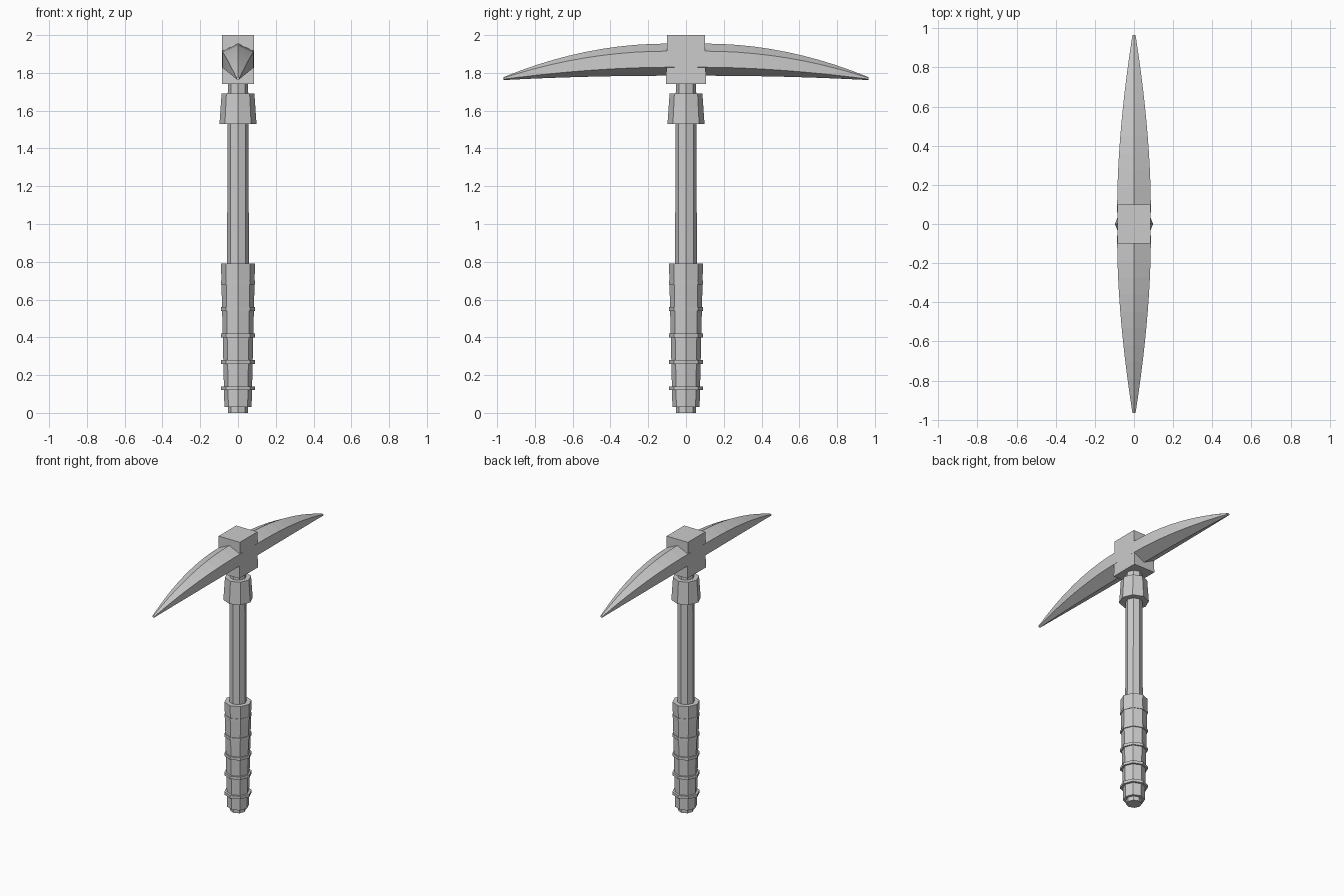
import bpy, bmesh, math

cube = bpy.data.objects.get("Cube")
if cube:
    bpy.data.objects.remove(cube, do_unlink=True)

grey = bpy.data.materials.new("light grey")
grey.use_nodes = True
grey.diffuse_color = (0.6, 0.6, 0.6, 1)
grey.node_tree.nodes["Principled BSDF"].inputs["Base Color"].default_value = (0.6, 0.6, 0.6, 1)


def loft(name, rings):
    """Skin a list of matching closed rings and cap both ends."""
    bm = bmesh.new()
    loops = [[bm.verts.new(p) for p in ring] for ring in rings]
    n = len(loops[0])
    for a, b in zip(loops, loops[1:]):
        for i in range(n):
            j = (i + 1) % n
            bm.faces.new((a[i], a[j], b[j], b[i]))
    bm.faces.new(loops[0][::-1])
    bm.faces.new(loops[-1])
    bmesh.ops.recalc_face_normals(bm, faces=bm.faces)
    mesh = bpy.data.meshes.new(name)
    bm.to_mesh(mesh)
    bm.free()
    mesh.materials.append(grey)
    obj = bpy.data.objects.new(name, mesh)
    bpy.context.collection.objects.link(obj)
    return obj


def octagon(r, z):
    return [(r * math.cos(i * math.pi / 4), r * math.sin(i * math.pi / 4), z) for i in range(8)]


def turned(name, profile):
    return loft(name, [octagon(r, z) for r, z in profile])


def rectangle(hx, hy, z):
    return [(-hx, -hy, z), (hx, -hy, z), (hx, hy, z), (-hx, hy, z)]


# Handle: shaft with its end nub, tapered grip and collar
turned("shaft", [(0.052, 0), (0.058, 0.8), (0.054, 1.76)])
turned("grip", [(0.072, 0.03), (0.09, 0.79)])
turned("collar", [(0.098, 1.53), (0.087, 1.69)])

# Raised bands around the grip
for i in range(5):
    z = 0.13 + i * 0.14
    turned(f"grip_band_{i + 1}", [(0.091, z - 0.01), (0.091, z + 0.01)])

# Head block, a little deeper at the foot
loft("head_block", [rectangle(0.085, 0.106, 1.74), rectangle(0.085, 0.104, 1.83),
                    rectangle(0.085, 0.1, 1.92), rectangle(0.085, 0.1, 2.0)])


# Two curved picks with a six-sided section narrowing to the tip
def pick_section(side, t):
    y = side * (0.1 + 0.865 * t)
    w = 0.086 - 0.078 * t ** 1.75
    crown = 1.955 - 0.177 * t * t
    upper = 1.915 - 0.141 * t * t
    lower = 1.83 - 0.063 * t ** 1.8
    keel = 1.785 - 0.023 * t * t
    return [(0, y, crown), (w, y, upper), (w, y, lower),
            (0, y, keel), (-w, y, lower), (-w, y, upper)]


for name, side in (("front_pick", -1), ("back_pick", 1)):
    steps = [-0.05] + [i / 10 for i in range(11)]
    loft(name, [pick_section(side, max(t, 0)) if t >= 0 else
                [(x, side * 0.06, z) for x, y, z in pick_section(side, 0)] for t in steps])
